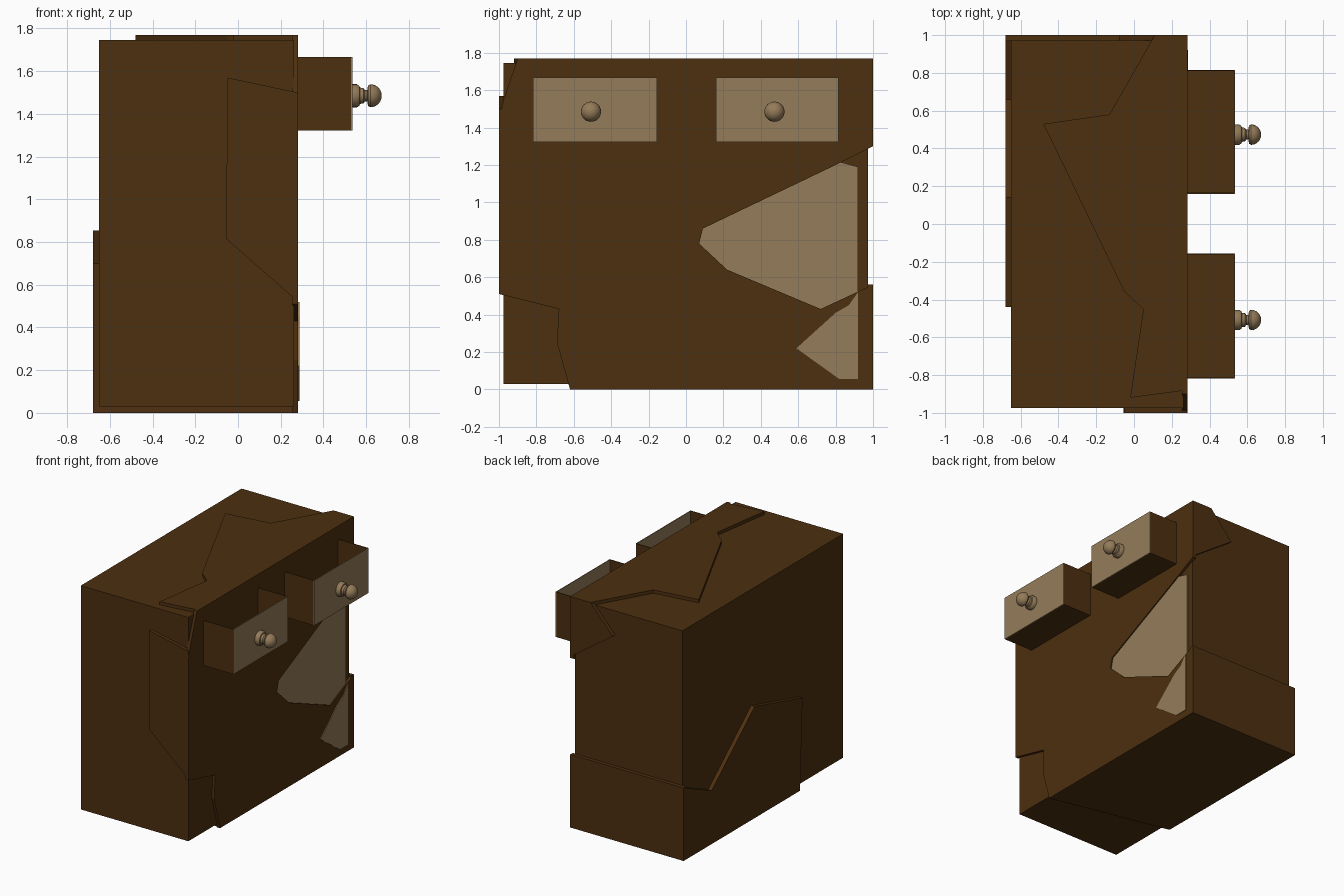
import bpy, bmesh, math
from mathutils import Vector

if "Cube" in bpy.data.objects:
    bpy.data.objects.remove(bpy.data.objects["Cube"])


def material(name, rgb):
    m = bpy.data.materials.new(name)
    m.diffuse_color = (*rgb, 1)
    m.use_nodes = True
    m.node_tree.nodes["Principled BSDF"].inputs["Base Color"].default_value = m.diffuse_color
    return m


DARK = material("dark_wood", (0.075, 0.029, 0.005))
LIGHT = material("light_wood", (0.30, 0.20, 0.10))


def finish(name, bm, mat):
    bmesh.ops.recalc_face_normals(bm, faces=bm.faces)
    me = bpy.data.meshes.new(name)
    bm.to_mesh(me)
    bm.free()
    me.materials.append(mat)
    ob = bpy.data.objects.new(name, me)
    bpy.context.collection.objects.link(ob)
    return ob


def slab(name, axis, start, end, pts, mat=DARK):
    """Extrude a polygon, drawn in the two other axes, along the given axis."""
    def place(p):
        v = list(p)
        v.insert(axis, start)
        return v
    bm = bmesh.new()
    face = bm.faces.new([bm.verts.new(place(p)) for p in pts])
    ext = bmesh.ops.extrude_face_region(bm, geom=[face])
    step = Vector((0, 0, 0))
    step[axis] = end - start
    bmesh.ops.translate(bm, vec=step, verts=[g for g in ext["geom"]
                        if isinstance(g, bmesh.types.BMVert)])
    return finish(name, bm, mat)


def box(name, x, y, z, mat=DARK):
    return slab(name, 2, z[0], z[1],
                [(x[0], y[0]), (x[1], y[0]), (x[1], y[1]), (x[0], y[1])], mat)


# Inner cabinet core
box("cabinet_core", (-0.65, 0.262), (-0.975, 0.972), (0.03, 1.745))

# Broken outer veneer: right side, with missing corners and a hole at the rear
slab("right_veneer", 0, 0.255, 0.282, [
    (-0.62, 0), (1, 0), (1, 0.56), (0.72, 0.43), (0.22, 0.64), (0.07, 0.78),
    (0.09, 0.86), (0.8, 1.2), (1, 1.3), (1, 1.77), (-0.9, 1.77),
    (-0.975, 1.55), (-1, 1.45), (-1, 0.51), (-0.68, 0.43), (-0.69, 0.25)])
# Top, front, rear, left and bottom veneer fragments
slab("top_veneer", 2, 1.74, 1.77, [
    (-0.48, 0.53), (-0.05, -0.36), (0.05, -0.45), (-0.02, -0.92),
    (0.28, -0.88), (0.28, 1), (0.11, 1), (-0.13, 0.58)])
slab("front_veneer", 1, -1, -0.97, [
    (-0.055, 0.815), (0.28, 0.52), (0.28, 1.5), (-0.05, 1.57)])
slab("rear_upper_veneer", 1, 0.97, 1, [
    (0.28, 1.31), (0.28, 1.77), (0.11, 1.77), (-0.08, 1.56)])
slab("rear_lower_veneer", 1, 0.97, 1, [
    (-0.68, 0), (0.28, 0), (0.28, 0.56), (-0.68, 0.56)])
slab("left_veneer", 0, -0.68, -0.645, [
    (-0.41, 0), (1, 0), (1, 0.56), (0.66, 0.41), (0.14, 0.855),
    (-0.44, 0.7)])
slab("bottom_veneer", 2, 0, 0.035, [
    (0.28, -0.62), (0.28, 1), (-0.68, 1), (-0.68, -0.41)])

# Pale door showing through the broken side
slab("door_panel", 0, 0.25, 0.273, [
    (0.04, 0.4), (0.92, 0.4), (0.92, 1.19), (0.81, 1.22), (0.04, 1.22)], LIGHT)
slab("door_splinter", 0, 0.26, 0.287, [
    (0.59, 0.22), (0.82, 0.055), (0.92, 0.055), (0.92, 0.52), (0.87, 0.45),
    (0.8, 0.41)], LIGHT)


def drawer(side, y0, y1, knob_y):
    """Open-topped drawer with a pale front and a turned knob."""
    x0, x1, z0, z1, t = 0.25, 0.535, 1.322, 1.667, 0.006
    box(side + "_drawer_floor", (x0, x1 - t), (y0, y1), (z0, z0 + t))
    box(side + "_drawer_side_a", (x0, x1 - t), (y0, y0 + t), (z0, z1))
    box(side + "_drawer_side_b", (x0, x1 - t), (y1 - t, y1), (z0, z1))
    box(side + "_drawer_front", (x1 - t, x1), (y0, y1), (z0, z1), LIGHT)

    # Knob: base disc, collar, neck and domed cap
    profile = [(0, 0), (0.054, 0), (0.054, 0.022), (0.046, 0.034),
               (0.038, 0.036), (0.036, 0.052), (0.026, 0.06), (0.026, 0.07),
               (0.048, 0.074)]
    profile += [(0.054 * math.cos(a), 0.085 + 0.053 * math.sin(a))
                for a in (i * math.pi / 12 for i in range(6))]
    profile.append((0, 0.138))
    bm = bmesh.new()
    vs = [bm.verts.new((x1 + d, knob_y + r, 1.485)) for r, d in profile]
    es = [bm.edges.new(p) for p in zip(vs, vs[1:])]
    bmesh.ops.spin(bm, geom=vs + es, cent=(x1, knob_y, 1.485), axis=(1, 0, 0),
                   angle=math.tau, steps=24)
    bmesh.ops.remove_doubles(bm, verts=bm.verts, dist=0.0005)
    ob = finish(side + "_knob", bm, LIGHT)
    bpy.ops.object.select_all(action='DESELECT')
    ob.select_set(True)
    bpy.context.view_layer.objects.active = ob
    bpy.ops.object.shade_smooth_by_angle(angle=math.radians(35))


drawer("front", -0.818, -0.156, -0.508)
drawer("rear", 0.16, 0.815, 0.473)
